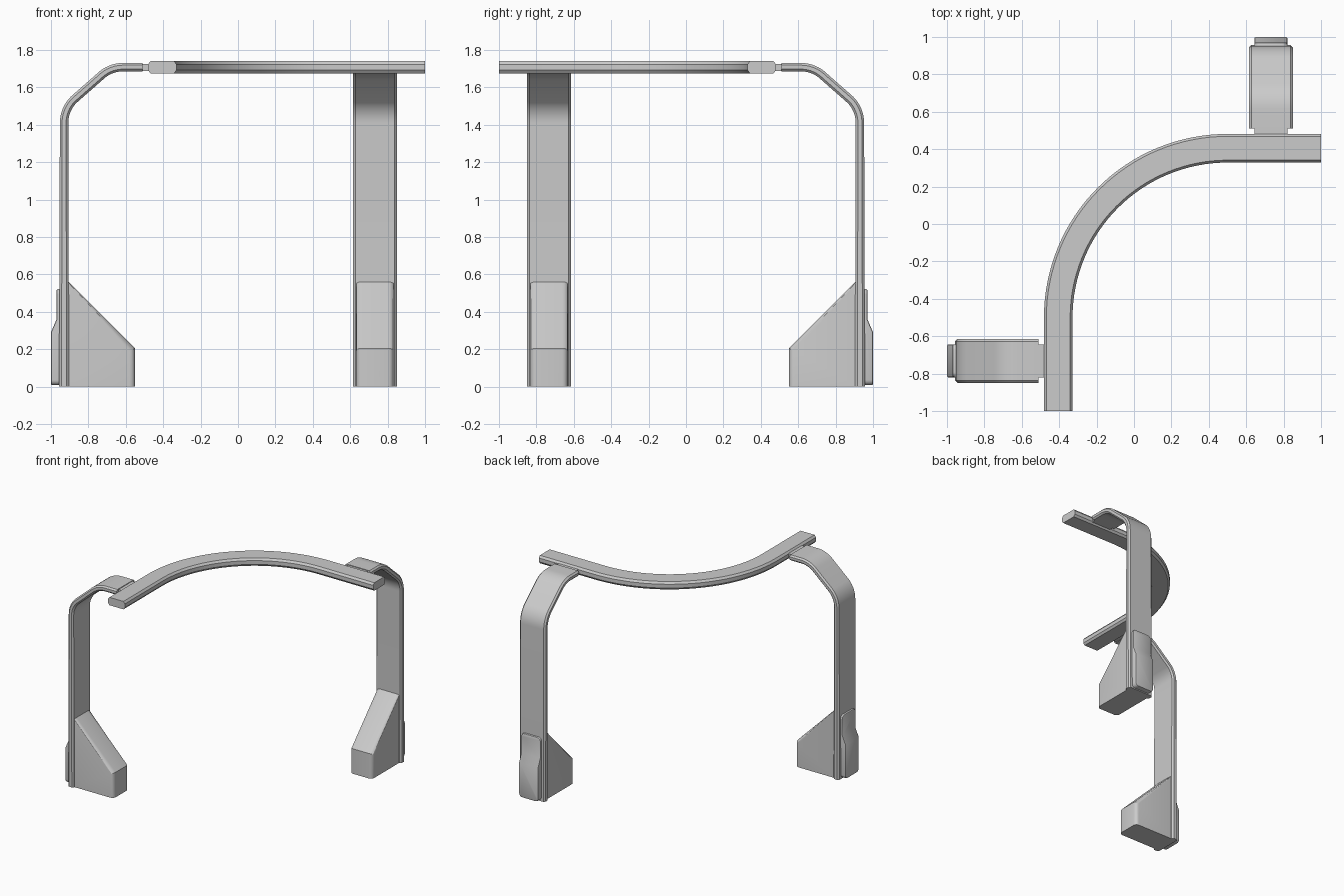
import bpy, bmesh
from math import sin, cos, pi
from mathutils import Vector, Matrix

if "Cube" in bpy.data.objects:
    bpy.data.objects.remove(bpy.data.objects["Cube"])

# Reflection across the diagonal y = -x maps one leg onto the other
MIRROR = Matrix(((0, -1, 0, 0), (-1, 0, 0, 0), (0, 0, 1, 0), (0, 0, 0, 1)))


def finish(name, bm, both=True):
    bmesh.ops.recalc_face_normals(bm, faces=bm.faces)
    jobs = [(name, False)]
    if both:
        jobs = [("left_" + name, False), ("back_" + name, True)]
    for label, flip in jobs:
        if flip:
            bmesh.ops.transform(bm, matrix=MIRROR, verts=bm.verts)
            bmesh.ops.reverse_faces(bm, faces=bm.faces)
        me = bpy.data.meshes.new(label)
        bm.to_mesh(me)
        ob = bpy.data.objects.new(label, me)
        bpy.context.collection.objects.link(ob)
        bpy.ops.object.select_all(action='DESELECT')
        ob.select_set(True)
        bpy.context.view_layer.objects.active = ob
        bpy.ops.object.shade_smooth_by_angle(angle=0.5)
    bm.free()


def octagon(w, h, cw, ch):
    return [(w, h - ch), (w - cw, h), (cw - w, h), (-w, h - ch),
            (-w, ch - h), (cw - w, -h), (w - cw, -h), (w, ch - h)]


def sweep(path, axis, sections):
    # First section coordinate runs along axis, second along the path normal
    bm = bmesh.new()
    rings = []
    pts = [Vector(p) for p in path]
    for i, p in enumerate(pts):
        t = (pts[min(i + 1, len(pts) - 1)] - pts[max(i - 1, 0)]).normalized()
        if i == 0 or i == len(pts) - 1:
            t = Vector([round(c) for c in t])
        n = t.cross(axis)
        rings.append([bm.verts.new(p + axis * a + n * b) for a, b in sections[i]])
    for r, s in zip(rings, rings[1:]):
        for k in range(len(r)):
            m = (k + 1) % len(r)
            bm.faces.new((r[k], r[m], s[m], s[k]))
    bm.faces.new(rings[0])
    bm.faces.new(rings[-1])
    return bm


def extrude(profile, y0, y1):
    bm = bmesh.new()
    f = bm.faces.new([bm.verts.new((x, y0, z)) for x, z in profile])
    g = bmesh.ops.extrude_face_region(bm, geom=[f])["geom"]
    bmesh.ops.translate(bm, vec=(0, y1 - y0, 0),
                        verts=[v for v in g if isinstance(v, bmesh.types.BMVert)])
    bmesh.ops.recalc_face_normals(bm, faces=bm.faces)
    return bm


def bevel(bm, width, segments, test):
    edges = [e for e in bm.edges if test(e.verts[0].co, e.verts[1].co, e)]
    bmesh.ops.bevel(bm, geom=edges, offset=width, segments=segments,
                    profile=0.5, affect='EDGES')


# Curved top rail
R, N = 0.905, 32
path = [(-0.405, -1, 1.7075)]
path += [(0.5 - R * cos(i * pi / 2 / N), -0.5 + R * sin(i * pi / 2 / N), 1.7075)
         for i in range(N + 1)]
path += [(1, 0.405, 1.7075)]
finish("top_rail", sweep(path, Vector((0, 0, 1)),
                         [octagon(0.0325, 0.0765, 0.017, 0.013)] * len(path)), False)

# Bent leg straps, slightly thinner towards the top
Y, r, n = -0.732, 0.175, 8
path = [(-0.93, Y, 0), (-0.93, Y, 1.41)]
path += [(-0.93 + r * (1 - cos(i * pi / 4 / n)), Y, 1.41 + r * sin(i * pi / 4 / n))
         for i in range(1, n + 1)]
cx, cz = -0.615, 1.708 - r
path += [(cx - r * sin((n - i) * pi / 4 / n), Y, cz + r * cos((n - i) * pi / 4 / n))
         for i in range(n + 1)]
path += [(-0.51, Y, 1.708)]
sections = [octagon(0.117, 0.0265, 0.012, 0.013)]
sections += [octagon(0.117, 0.0225, 0.012, 0.012)] * (len(path) - 1)
finish("leg_strap", sweep(path, Vector((0, 1, 0)), sections))

# Narrow connectors between strap and rail
finish("rail_connector", extrude([(-0.53, 1.688), (-0.46, 1.688),
                                  (-0.46, 1.725), (-0.53, 1.725)], -0.82, -0.644))

# Inner wedge feet with softened side edges
bm = extrude([(-0.915, 0), (-0.55, 0), (-0.55, 0.205), (-0.905, 0.56), (-0.915, 0.56)],
             -0.832, -0.632)
bevel(bm, 0.03, 4, lambda a, b, e: abs(a.y - b.y) < 1e-4 and max(a.z, b.z) > 0.01
      and max(a.x, b.x) > -0.6)
finish("wedge_foot", bm)

# Outer stepped cover plates
bm = extrude([(-0.94, 0.008), (-1, 0.008), (-1, 0.29), (-0.97, 0.36),
              (-0.97, 0.522), (-0.94, 0.522)], -0.82, -0.644)
bevel(bm, 0.028, 4, lambda a, b, e: abs(a.y - b.y) < 1e-4 and abs(a.z - b.z) < 1e-4)
bevel(bm, 0.008, 2, lambda a, b, e: max(a.x, b.x) < -0.965
      and e.calc_face_angle(0) > 0.9)
finish("outer_cover", bm)
